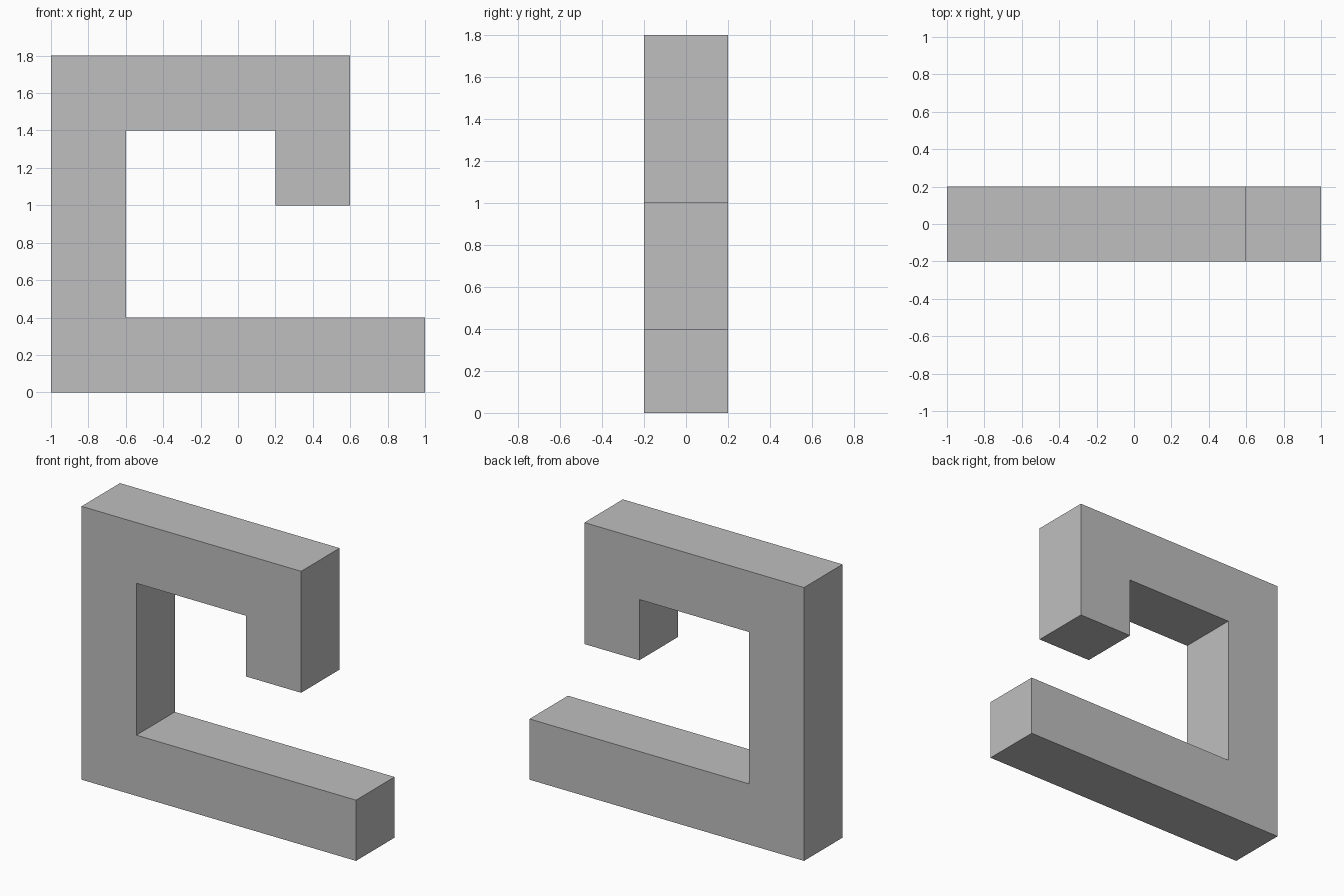
import bpy
import bmesh

cube = bpy.data.objects.get("Cube")
if cube:
    bpy.data.objects.remove(cube, do_unlink=True)

DEPTH = 0.4

# Single flat grey
grey = bpy.data.materials.new("light_grey")
grey.use_nodes = True
colour = (0.52, 0.52, 0.52, 1.0)
grey.diffuse_color = colour
grey.node_tree.nodes["Principled BSDF"].inputs["Base Color"].default_value = colour

# Hooked bar outline (x, z): long foot, upright, top arm and short drop
outline = [(-1, 0), (1, 0), (1, 0.4), (-0.6, 0.4), (-0.6, 1.4),
           (0.2, 1.4), (0.2, 1), (0.6, 1), (0.6, 1.8), (-1, 1.8)]

# Extrude the outline from front to back
bm = bmesh.new()
front = bm.faces.new([bm.verts.new((x, -DEPTH / 2, z)) for x, z in outline])
extruded = bmesh.ops.extrude_face_region(bm, geom=[front], use_keep_orig=True)
back_verts = [v for v in extruded["geom"] if isinstance(v, bmesh.types.BMVert)]
bmesh.ops.translate(bm, verts=back_verts, vec=(0, DEPTH, 0))
bmesh.ops.recalc_face_normals(bm, faces=bm.faces)

mesh = bpy.data.meshes.new("hooked_bar")
bm.to_mesh(mesh)
bm.free()
mesh.materials.append(grey)
bar = bpy.data.objects.new("hooked_bar", mesh)
bpy.context.collection.objects.link(bar)
